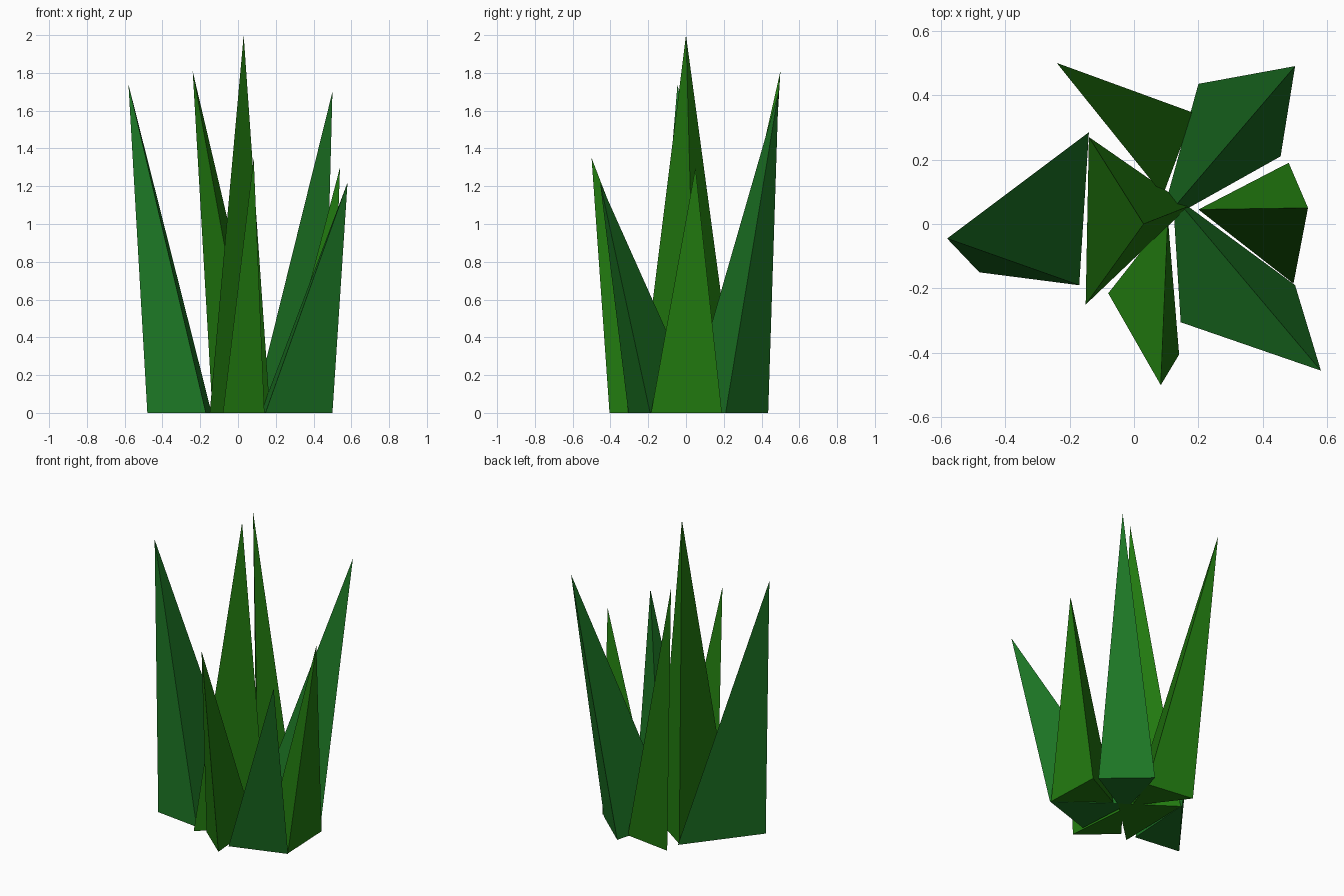
import bpy

if "Cube" in bpy.data.objects:
    bpy.data.objects.remove(bpy.data.objects["Cube"])


def material(name, color):
    m = bpy.data.materials.new(name)
    m.diffuse_color = color
    m.use_nodes = True
    m.node_tree.nodes["Principled BSDF"].inputs["Base Color"].default_value = m.diffuse_color
    return m


cool_green = material("cool_green", (0.012, 0.18, 0.018, 1))
warm_green = material("warm_green", (0.016, 0.20, 0.005, 1))


def blade(name, tip, base, mat):
    """Three-sided spike: triangular foot on the ground (counter-clockwise), leaning tip."""
    verts = [(x, y, 0) for x, y in base] + [tip]
    faces = [(2, 1, 0), (0, 1, 3), (1, 2, 3), (2, 0, 3)]
    mesh = bpy.data.meshes.new(name)
    mesh.from_pydata(verts, [], faces)
    mesh.materials.append(mat)
    obj = bpy.data.objects.new(name, mesh)
    bpy.context.collection.objects.link(obj)


# Tall middle blade
blade("centre_blade", (0.03, 0.0, 2.0),
      [(-0.15, -0.25), (0.17, 0.055), (-0.14, 0.27)], warm_green)

# Ring of leaning outer blades
blade("left_blade", (-0.58, -0.045, 1.74),
      [(-0.48, -0.15), (-0.17, -0.19), (-0.14, 0.285)], cool_green)
blade("back_blade", (-0.24, 0.50, 1.81),
      [(0.09, 0.09), (0.185, 0.345), (-0.135, 0.39)], warm_green)
blade("back_right_blade", (0.50, 0.49, 1.70),
      [(0.08, 0.0), (0.455, 0.21), (0.20, 0.435)], cool_green)
blade("right_blade", (0.54, 0.05, 1.30),
      [(0.20, 0.045), (0.495, -0.185), (0.48, 0.19)], warm_green)
blade("front_right_blade", (0.58, -0.455, 1.22),
      [(0.12, 0.09), (0.145, -0.305), (0.50, -0.19)], cool_green)
blade("front_blade", (0.083, -0.50, 1.35),
      [(0.105, 0.02), (-0.08, -0.215), (0.14, -0.405)], warm_green)
